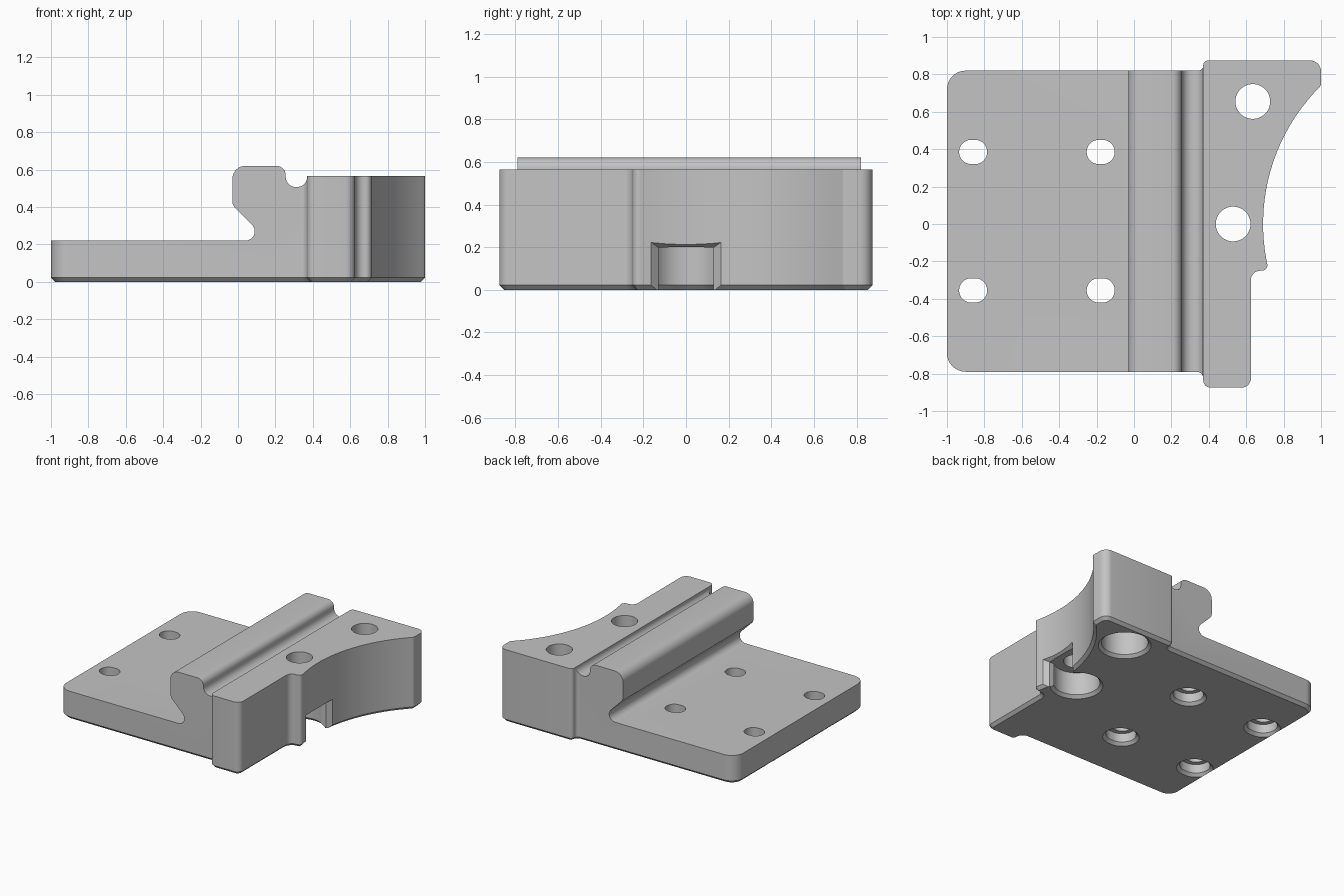
import bpy, bmesh, math
from mathutils import Vector

old = bpy.data.objects.get("Cube")
if old:
    bpy.data.objects.remove(old, do_unlink=True)

grey = bpy.data.materials.new("machined grey")
grey.use_nodes = True
GREY = (0.55, 0.55, 0.55, 1)
grey.diffuse_color = GREY
grey.node_tree.nodes["Principled BSDF"].inputs["Base Color"].default_value = GREY


def fillet(corners, steps=8):
    """Round a closed outline given as (x, y, radius) corners."""
    out = []
    for i, (x, y, r) in enumerate(corners):
        p = Vector((x, y))
        if not r:
            out.append(p)
            continue
        a = (Vector(corners[i - 1][:2]) - p).normalized()
        b = (Vector(corners[(i + 1) % len(corners)][:2]) - p).normalized()
        half = a.angle(b) / 2
        centre = p + (a + b).normalized() * (r / math.sin(half))
        start = p + a * (r / math.tan(half)) - centre
        end = p + b * (r / math.tan(half)) - centre
        sweep = start.angle(end)
        for k in range(steps + 1):
            t = k / steps
            out.append(centre + (start * math.sin((1 - t) * sweep)
                                 + end * math.sin(t * sweep)) / math.sin(sweep))
    return out


def inset(outline, d):
    """Move a counter-clockwise outline inwards."""
    out = []
    for i, p in enumerate(outline):
        a = (p - outline[i - 1]).normalized()
        b = (outline[(i + 1) % len(outline)] - p).normalized()
        na, nb = Vector((-a.y, a.x)), Vector((-b.y, b.x))
        out.append(p + (na + nb) * (d / (1 + na.dot(nb))))
    return out


def loft(name, rings):
    """Skin a stack of equal rings and cap both ends."""
    bm = bmesh.new()
    rows = [[bm.verts.new(p) for p in ring] for ring in rings]
    n = len(rows[0])
    for low, high in zip(rows, rows[1:]):
        for i in range(n):
            j = (i + 1) % n
            bm.faces.new((low[i], low[j], high[j], high[i]))
    bm.faces.new(rows[0][::-1])
    bm.faces.new(rows[-1])
    if bm.calc_volume(signed=True) < 0:
        bmesh.ops.reverse_faces(bm, faces=bm.faces)
    mesh = bpy.data.meshes.new(name)
    bm.to_mesh(mesh)
    bm.free()
    mesh.materials.append(grey)
    obj = bpy.data.objects.new(name, mesh)
    bpy.context.collection.objects.link(obj)
    return obj


def combine(target, tool, operation):
    tool.hide_render = True
    mod = target.modifiers.new(operation.lower(), "BOOLEAN")
    mod.operation, mod.solver, mod.object = operation, "EXACT", tool
    bpy.context.view_layer.objects.active = target
    bpy.ops.object.modifier_apply(modifier=mod.name)
    bpy.data.objects.remove(tool, do_unlink=True)


def at_z(outline, z):
    return [(p.x, p.y, z) for p in outline]


# Plan outline with the large concave bore on the right
R, BORE_X = 1.038, 1.728
T0, T1, N = -0.243, 0.794, 20
bore = []
for k in range(N + 1):
    t = T0 + (T1 - T0) * k / N
    bore.append((BORE_X - R * math.cos(t), R * math.sin(t),
                 0.03 if k in (0, N) else 0))
plan = fillet([(-1, -0.79, 0.1), (0.37, -0.79, 0.035), (0.37, -0.875, 0.04),
               (0.625, -0.875, 0.05), (0.625, -0.25, 0.05), *bore,
               (1, 0.875, 0.06), (0.37, 0.875, 0.027),
               (0.37, 0.82, 0.026), (-1, 0.82, 0.1)])
EDGE = 0.022
body = loft("mounting_block", [at_z(inset(plan, EDGE), 0), at_z(plan, EDGE), at_z(plan, 0.8)])

# Side profile: base plate, undercut ridge, groove and raised block
profile = fillet([(-1.2, -0.1, 0), (1.2, -0.1, 0), (1.2, 0.565, 0), (0.37, 0.565, 0),
                  (0.37, 0.507, 0.054), (0.255, 0.507, 0.054), (0.255, 0.62, 0.05),
                  (-0.03, 0.62, 0.07), (-0.03, 0.41, 0.05), (0.16, 0.22, 0.05),
                  (-1.2, 0.22, 0)])
combine(body, loft("profile_tool", [[(p.x, y, p.y) for p in profile] for y in (-1, 1)]),
        "INTERSECT")


def slot_ring(x, y, r, stretch, z, n=48):
    ring = []
    for k in range(n):
        a = 2 * math.pi * (k + 0.5) / n
        c = math.cos(a)
        ring.append((x + r * c + math.copysign(stretch, c), y + r * math.sin(a), z))
    return ring


def bore_hole(x, y, r, r_wide, depth, stretch=0):
    """Through hole, counterbored and chamfered from below."""
    steps = [(r_wide + 2 * EDGE, -EDGE), (r_wide, EDGE), (r_wide, depth), (r, depth), (r, 1)]
    combine(body, loft("hole_tool", [slot_ring(x, y, q, stretch, z) for q, z in steps]),
            "DIFFERENCE")


# Bolt holes in the block and slotted holes in the plate
bore_hole(0.635, 0.655, 0.093, 0.165, 0.2)
bore_hole(0.53, 0, 0.093, 0.165, 0.2)
for x in (-0.86, -0.178):
    for y in (-0.355, 0.385):
        bore_hole(x, y, 0.065, 0.1, 0.09, 0.01)

# Notch from the middle counterbore out through the curved wall, flared at its mouth
notch = [(0.54, 0.13, 0.199), (0.67, 0.13, 0.199), (0.75, 0.21, 0.255)]
combine(body, loft("notch_tool", [[(x, -w, -0.1), (x, w, -0.1), (x, w, h), (x, -w, h)]
                                  for x, w, h in notch]), "DIFFERENCE")

bpy.ops.object.select_all(action="DESELECT")
body.select_set(True)
bpy.context.view_layer.objects.active = body
bpy.ops.object.shade_smooth_by_angle(angle=math.radians(25))
